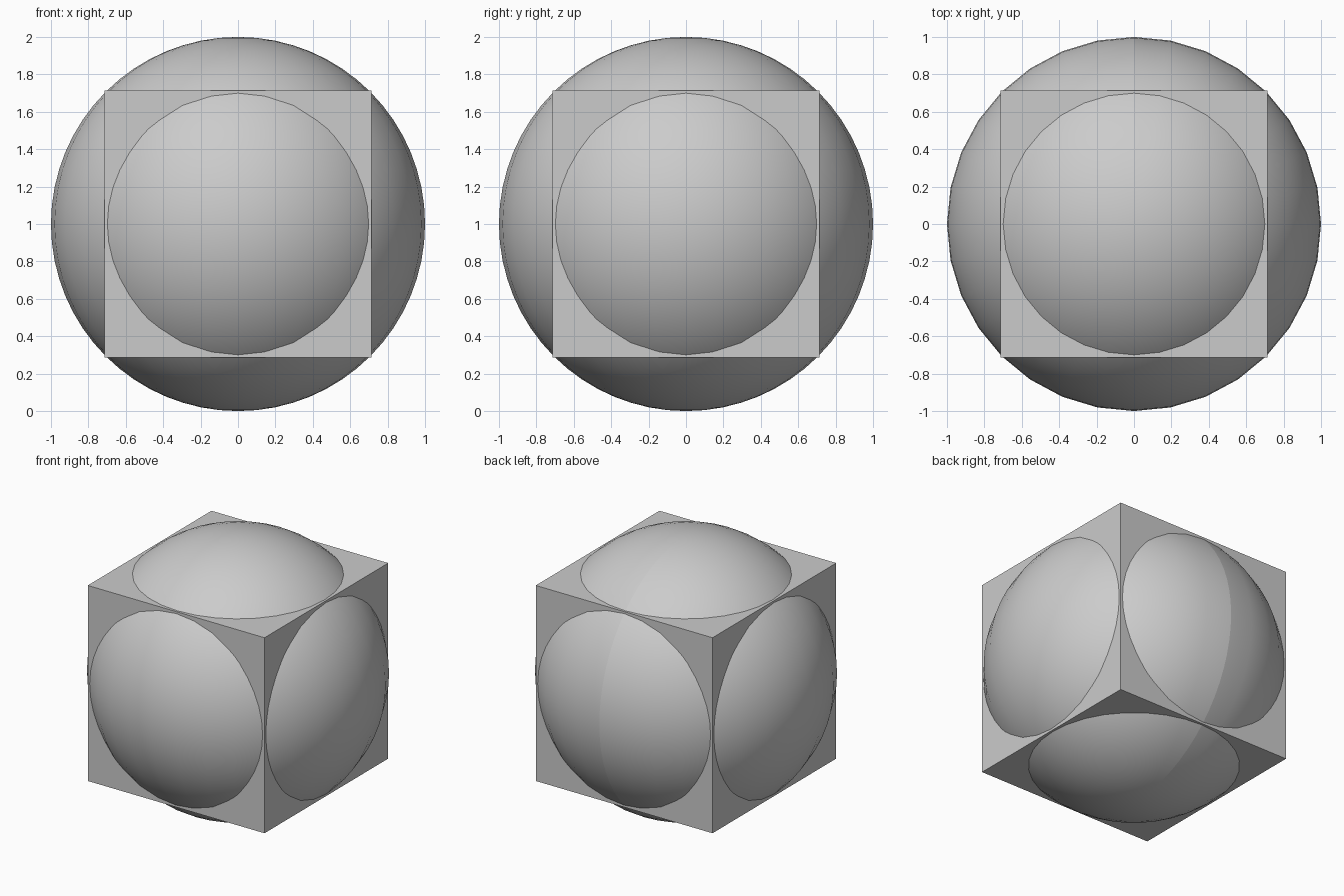
import bpy

default = bpy.data.objects.get("Cube")
if default:
    bpy.data.objects.remove(default, do_unlink=True)

# Shared grey material
grey = bpy.data.materials.new("light grey")
grey.use_nodes = True
colour = (0.6, 0.6, 0.6, 1)
grey.diffuse_color = colour
grey.node_tree.nodes["Principled BSDF"].inputs["Base Color"].default_value = colour

RADIUS = 1.0
HALF_SIDE = 0.714


def finish(name):
    obj = bpy.context.object
    obj.name = obj.data.name = name
    obj.data.materials.append(grey)
    return obj


# Ball that bulges through every side of the block
bpy.ops.mesh.primitive_uv_sphere_add(
    segments=32, ring_count=32, radius=RADIUS, location=(0, 0, RADIUS))
ball = finish("ball")
bpy.ops.object.shade_smooth()

# Split the shading along the rear meridian
mesh = ball.data
for edge in mesh.edges:
    ends = [mesh.vertices[i].co for i in edge.vertices]
    edge.use_edge_sharp = all(abs(v.x) < 1e-4 and v.y > -1e-4 for v in ends)

# Flat-sided block around the same centre
bpy.ops.mesh.primitive_cube_add(size=2 * HALF_SIDE, location=(0, 0, RADIUS))
finish("block")
